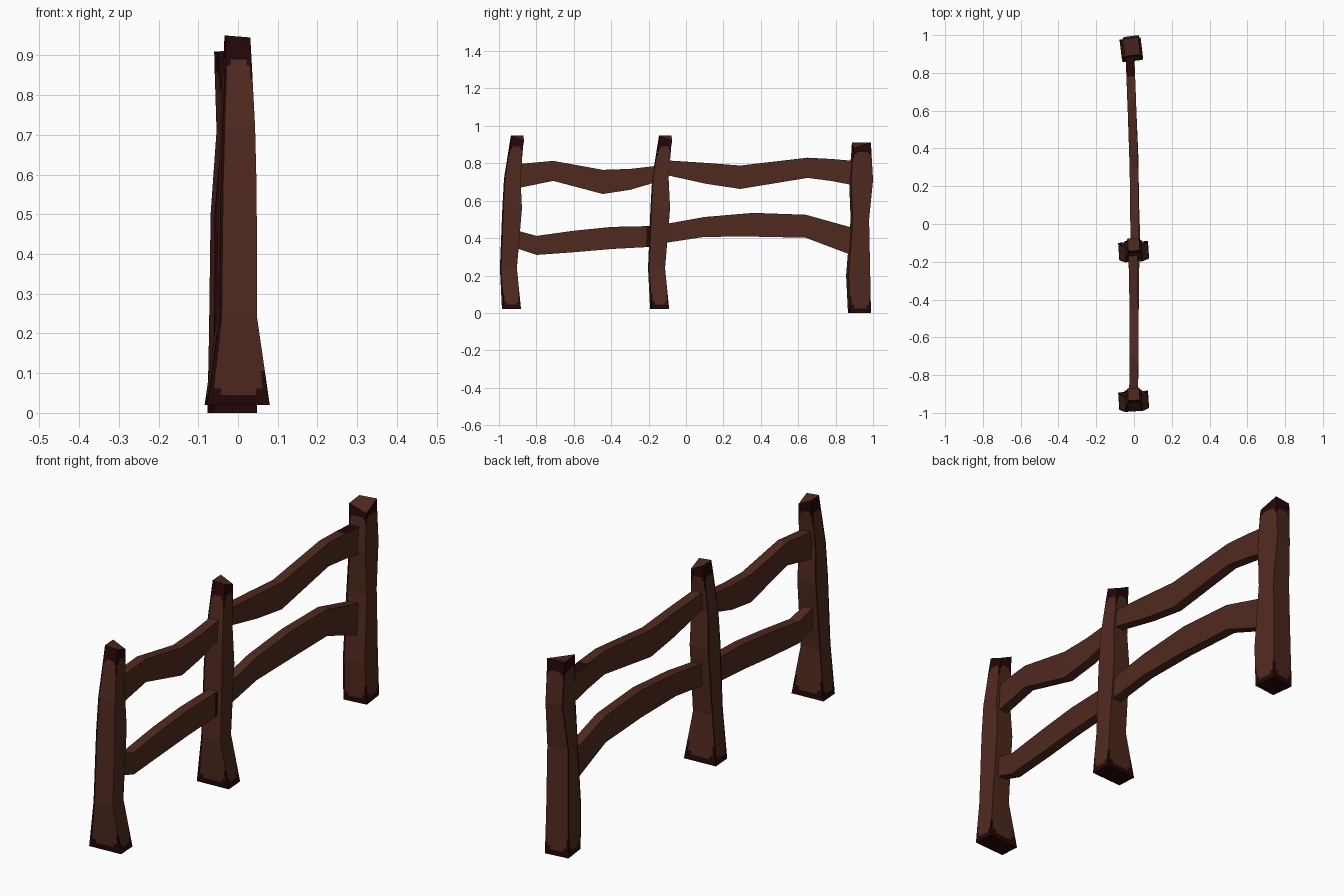
import bpy
import bmesh

if "Cube" in bpy.data.objects:
    bpy.data.objects.remove(bpy.data.objects["Cube"])


def material(name, rgb):
    m = bpy.data.materials.new(name)
    m.diffuse_color = (*rgb, 1)
    m.use_nodes = True
    m.node_tree.nodes["Principled BSDF"].inputs["Base Color"].default_value = m.diffuse_color
    return m


WOOD = material("brown wood", (0.080, 0.0225, 0.0135))
DARK = material("dark wood edge", (0.017, 0.0022, 0.0025))


def loft(name, rings, is_dark):
    """Skin equal-length point rings; is_dark(ring index, side index, centre, normal) picks the colour."""
    bm = bmesh.new()
    loops = [[bm.verts.new(p) for p in r] for r in rings]
    n = len(loops[0])
    tags = {}
    for k, (a, b) in enumerate(zip(loops, loops[1:])):
        for i in range(n):
            j = (i + 1) % n
            tags[bm.faces.new((a[i], a[j], b[j], b[i]))] = (k, i)
    tags[bm.faces.new(loops[0][::-1])] = (-1, 0)
    tags[bm.faces.new(loops[-1])] = (len(rings), 0)
    bmesh.ops.recalc_face_normals(bm, faces=bm.faces)
    bm.normal_update()
    for f, (k, i) in tags.items():
        f.material_index = int(is_dark(k, i, f.calc_center_median(), f.normal))
    me = bpy.data.meshes.new(name)
    bm.to_mesh(me)
    bm.free()
    me.materials.append(WOOD)
    me.materials.append(DARK)
    ob = bpy.data.objects.new(name, me)
    bpy.context.collection.objects.link(ob)
    return ob


def with_ring(levels, z):
    """Insert an interpolated level at height z."""
    out = []
    for a, b in zip(levels, levels[1:]):
        out.append(a)
        if a[0] < z < b[0]:
            t = (z - a[0]) / (b[0] - a[0])
            out.append(tuple(p + (q - p) * t for p, q in zip(a, b)))
    return out + [levels[-1]]


COLUMNS = (0.0, 0.08, 0.2, 0.8, 0.92)   # splits across each post side
LOW = (0.025, 0.042, 0.085)             # dark edge height per column: middle, next, outer
HIGH = (0.06, 0.075, 0.11)


def post(name, levels, top, dy=0, turn=0.06, high=HIGH):
    """Slightly turned four-sided post with dark, round-cornered ends; top = corner height offsets."""
    z0, z1 = levels[0][0], levels[-1][0]
    for d in LOW:
        levels = with_ring(levels, z0 + d)
    for d in high:
        levels = with_ring(levels, z1 - d)
    rings = []
    for k, (z, x0, x1, y0, y1) in enumerate(levels):
        t = turn * (x1 - x0)
        s = turn * (y1 - y0)
        y0, y1 = y0 + dy, y1 + dy
        h = top if k == len(levels) - 1 else (0, 0, 0, 0)
        c = [(x0 + s, y0, z + h[0]), (x1, y0 + t, z + h[1]),
             (x1 - s, y1, z + h[2]), (x0, y1 - t, z + h[3])]
        rings.append([tuple(p + (q - p) * u for p, q in zip(c[i], c[(i + 1) % 4]))
                      for i in range(4) for u in COLUMNS])
    heights = [v[0] for v in levels]

    def dark(k, i, c, n):
        if k < 0:
            return True
        if k >= len(heights) - 1:
            return False
        z = (heights[k] + heights[k + 1]) / 2
        col = (2, 1, 0, 1, 2)[i % 5]
        # dark line down the back left and front left corners
        if i in (0, 15, 19):
            return True
        return z < z0 + LOW[col] or z > z1 - high[col]
    return loft(name, rings, dark)


# posts: z, x min, x max, y min, y max
flared = [(0.02, -0.084, 0.08, -0.984, -0.882),
          (0.24, -0.053, 0.048, -0.995, -0.904),
          (0.56, -0.05, 0.047, -0.982, -0.877),
          (0.72, -0.044, 0.043, -0.973, -0.885),
          (0.95, -0.034, 0.031, -0.936, -0.866)]
post("front_post", flared, (0, -0.005, -0.03, 0))
post("middle_post", flared, (0, -0.005, -0.03, 0), dy=0.792)
straight = [(0.0, -0.077, 0.048, 0.866, 0.989),
            (0.2, -0.073, 0.045, 0.856, 0.985),
            (0.5, -0.069, 0.040, 0.880, 0.979),
            (0.71, -0.054, 0.038, 0.872, 1.0),
            (0.9, -0.060, 0.034, 0.887, 0.989)]
post("back_post", straight, (0.01, -0.02, 0.012, 0.01), turn=0.11, high=(0.04, 0.05, 0.07))


def rail(name, stations, shade=lambda c, n: False, half=0.023):
    # stations: y, z bottom, z top, x centre
    rings = [[(x - half, y, b), (x + half, y, b), (x + half, y, t), (x - half, y, t)]
             for y, b, t, x in stations]
    return loft(name, rings, lambda k, i, c, n: abs(n.y) > 0.9 or shade(c, n))


# rails, with a few dark patches close to the posts
rail("upper_front_rail", [(-0.91, 0.665, 0.795, -0.003), (-0.71, 0.706, 0.813, 0.0),
                          (-0.445, 0.636, 0.765, 0.0), (-0.30, 0.658, 0.77, -0.004),
                          (-0.14, 0.705, 0.788, -0.006)])
rail("upper_back_rail", [(-0.14, 0.745, 0.818, 0.005), (0.11, 0.69, 0.802, 0.002),
                         (0.29, 0.663, 0.788, 0.0), (0.65, 0.722, 0.83, -0.012),
                         (0.78, 0.705, 0.823, -0.017), (0.91, 0.68, 0.812, -0.022)],
     lambda c, n: c.y > 0.78 and n.z > 0.7)
rail("lower_front_rail", [(-0.92, 0.35, 0.445, -0.003), (-0.80, 0.31, 0.412, 0.0),
                          (-0.595, 0.325, 0.44, 0.0), (-0.395, 0.342, 0.46, 0.003),
                          (-0.21, 0.352, 0.464, 0.005), (-0.17, 0.355, 0.466, 0.005)],
     lambda c, n: c.y > -0.21 and n.x > 0.7)
rail("lower_back_rail", [(-0.14, 0.37, 0.47, 0.012), (0.10, 0.407, 0.513, 0.004),
                         (0.36, 0.408, 0.535, 0.0), (0.64, 0.402, 0.525, -0.012),
                         (0.91, 0.30, 0.45, -0.022)])
